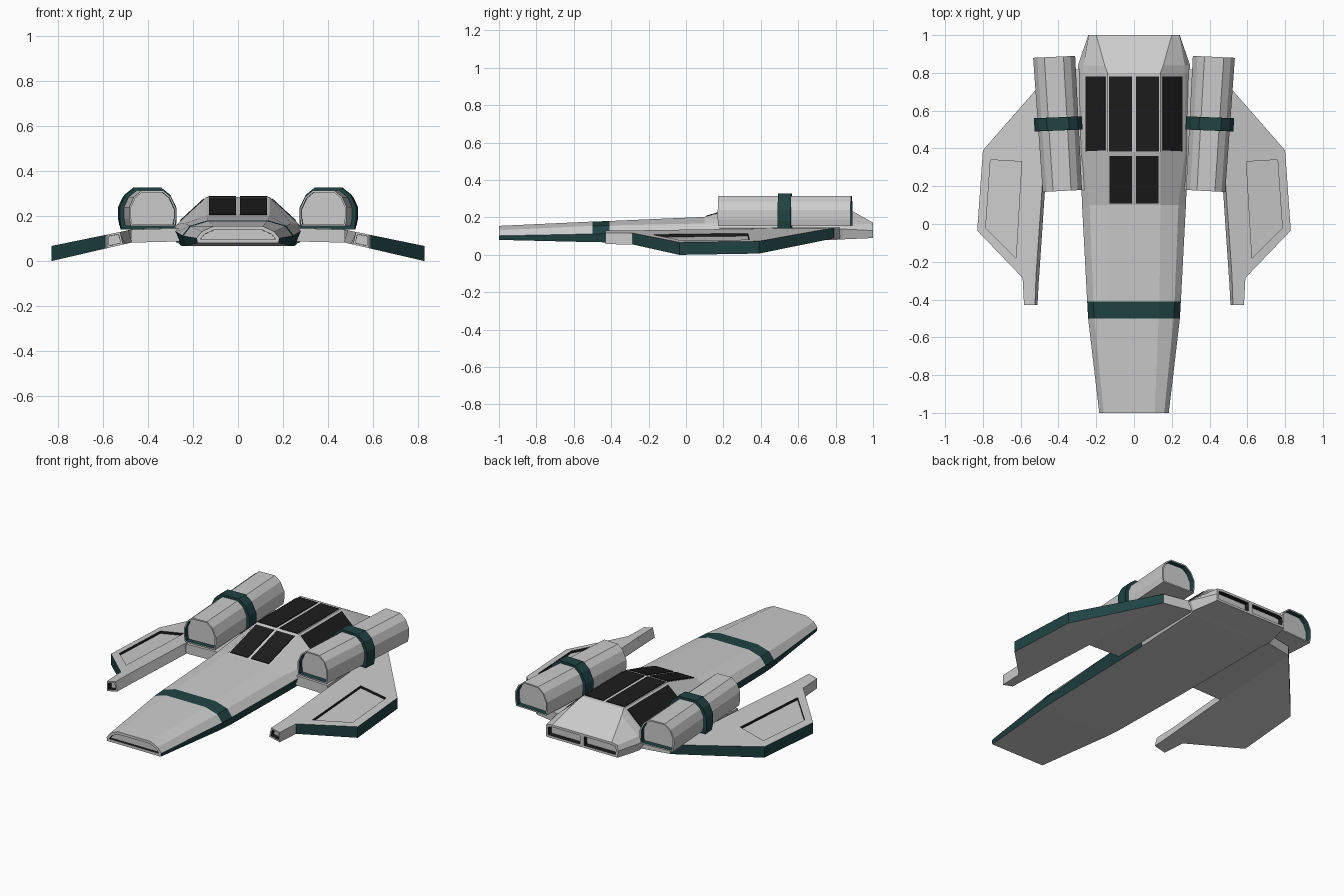
import bpy, bmesh

if "Cube" in bpy.data.objects:
    bpy.data.objects.remove(bpy.data.objects["Cube"])


def material(name, rgb):
    m = bpy.data.materials.new(name)
    m.diffuse_color = (*rgb, 1)
    m.use_nodes = True
    m.node_tree.nodes["Principled BSDF"].inputs["Base Color"].default_value = m.diffuse_color
    return m


MATS = [material("light grey hull", (0.6, 0.6, 0.6)),
        material("dark teal trim", (0.014, 0.055, 0.056)),
        material("black glass", (0.012, 0.012, 0.012))]
GREY, TEAL, BLACK = 0, 1, 2


def finish(bm, name, mirror=False):
    me = bpy.data.meshes.new(name)
    bm.to_mesh(me)
    bm.free()
    for m in MATS:
        me.materials.append(m)
    ob = bpy.data.objects.new(name, me)
    bpy.context.collection.objects.link(ob)
    if mirror:
        ob.modifiers.new("mirror", 'MIRROR').use_mirror_merge = False
    return ob


def fix_normals(bm):
    bmesh.ops.recalc_face_normals(bm, faces=bm.faces[:])
    bm.normal_update()


def recess(bm, faces, rim, depth, wall):
    """Sink the middle of each face, with coloured walls round it."""
    bmesh.ops.inset_individual(bm, faces=faces, thickness=rim, use_even_offset=True)
    bm.normal_update()
    ring = bmesh.ops.inset_individual(bm, faces=faces, thickness=0.0005, depth=-depth)
    for f in ring["faces"]:
        f.material_index = wall


def loft(bm, rings):
    """Skin closed rings of points; returns vertex rings and the side faces."""
    vr = [[bm.verts.new(p) for p in r] for r in rings]
    n = len(vr[0])
    sides = []
    for a, b in zip(vr, vr[1:]):
        sides.append([bm.faces.new((a[i], a[(i + 1) % n], b[(i + 1) % n], b[i])) for i in range(n)])
    return vr, sides


# Fuselage: y, lower edge, widest point, shoulder, roof edge
SECTIONS = [
    (-1.00, (.18, .08), (.184, .102), (.16, .132), (.11, .155)),
    (-0.50, (.235, .068), (.243, .112), (.21, .155), (.13, .178)),
    (-0.41, (.24, .067), (.248, .114), (.215, .157), (.135, .181)),
    (0.10, (.25, .067), (.275, .13), (.235, .168), (.14, .203)),
    (0.38, (.255, .07), (.285, .138), (.27, .165), (.14, .285)),
    (0.80, (.265, .08), (.297, .138), (.27, .165), (.14, .285)),
    (0.84, (.275, .083), (.297, .138), (.268, .166), (.155, .262)),
    (1.00, (.24, .09), (.242, .13), (.24, .165), (.2, .172)),
]
rings = []
for y, *half in SECTIONS:
    r = [(0, half[0][1])] + half + [(0, half[-1][1])]
    r += [(-x, z) for x, z in reversed(half)]
    rings.append([(x, y, z) for x, z in r])
bm = bmesh.new()
vr, sides = loft(bm, rings)
for k, row in enumerate(sides):
    for i, f in enumerate(row):
        lower_side = i in (1, 8) and k < 4
        nose_band = k == 1 and 1 <= i <= 8
        if lower_side or nose_band:
            f.material_index = TEAL
nose = bm.faces.new(vr[0])
end = vr[-1]
exhausts = [bm.faces.new(end[0:6]), bm.faces.new(end[5:] + end[:1])]
fix_normals(bm)
recess(bm, [nose], 0.016, 0.015, BLACK)
recess(bm, exhausts, 0.014, 0.03, BLACK)
finish(bm, "fuselage")


# Canopy windows: thin glass plates on the right half, mirrored
def window(name, corners):
    bm = bmesh.new()
    f = bm.faces.new([bm.verts.new(c) for c in corners])
    bm.normal_update()
    if f.normal.z < 0:
        f.normal_flip()
    n = f.normal.copy()
    top = bmesh.ops.extrude_face_region(bm, geom=[f])["geom"]
    bmesh.ops.translate(bm, vec=n * 0.004, verts=[v for v in top if isinstance(v, bmesh.types.BMVert)])
    fix_normals(bm)
    for f in bm.faces:
        f.material_index = BLACK
    finish(bm, name, True)


def screen_z(y):
    return .203 + (y - .10) / .28 * .082


def side_z(x):
    return .285 - (x - .14) / .13 * .12


window("windscreen", [(x, y, screen_z(y)) for x, y in ((.01, .11), (.13, .11), (.13, .36), (.01, .36))])
window("roof_window", [(x, y, .285) for x, y in ((.01, .385), (.132, .385), (.132, .78), (.01, .78))])
window("side_window", [(x, y, side_z(x)) for x, y in ((.15, .39), (.255, .385), (.255, .78), (.15, .78))])


# Wings: plan outlines between a drooping top and bottom surface
def wing_top(x):
    return .15 - .012 * x if x < .45 else .145 - (x - .45) * .205


def wing_bottom(x):
    return .088 if x < .45 else .088 - (x - .45) * .2316


def slab(name, top, bottom, teal=(), hole=None, recessed_edge=None):
    bm = bmesh.new()
    lower = [(x, y, wing_bottom(x)) for x, y in bottom]
    upper = [(x, y, wing_top(x)) for x, y in top]
    vr, sides = loft(bm, [lower, upper])
    for i in teal:
        sides[0][i].material_index = TEAL
    bm.faces.new(vr[0])
    if hole:
        # sunken panel in the upper surface
        rim = [(x, y, wing_top(x)) for x, y in hole]
        floor = [(x, y, wing_top(x) - .015) for x, y in hole]
        hr, walls = loft(bm, [rim, floor])
        for f in walls[0]:
            f.material_index = BLACK
        bm.faces.new(hr[1])
        edges = [bm.edges.get((r[i], r[i - 1])) for r in (vr[1], hr[0]) for i in range(len(r))]
        bmesh.ops.triangle_fill(bm, edges=edges, use_beauty=True, use_dissolve=False)
    else:
        bm.faces.new(vr[1])
    fix_normals(bm)
    if recessed_edge is not None:
        recess(bm, [sides[0][recessed_edge]], 0.009, 0.03, BLACK)
    finish(bm, name, True)


root = [(.24, .18), (.475, .18), (.45, .79), (.24, .83)]
slab("wing_root", root, root)
outer = [(.585, -.29), (.83, -.035), (.80, .39), (.45, .79)]
slab("outer_wing", [(.488, .17), (.52, -.29)] + outer, [(.472, .17), (.503, -.29)] + outer,
     teal=(2, 3, 4), hole=[(.625, -.18), (.785, -.02), (.76, .34), (.595, .33)])
slab("wing_gun", [(.524, -.43), (.582, -.43), (.59, -.28), (.519, -.28)],
     [(.511, -.43), (.582, -.43), (.59, -.28), (.503, -.28)], recessed_edge=0)

# Engine pods: one section swept backwards and slightly outwards
POD = [(-.098, .155), (.098, .155), (.105, .19), (.105, .24), (.085, .285),
       (.05, .314), (-.045, .314), (-.08, .285), (-.103, .235), (-.103, .19)]


def pod_ring(y, grow=1.0):
    t = (y - .17) / .72
    s = (1 + .07 * t) * grow
    # the ends are cut square to the splayed axis
    return [(.378 + .044 * t + x * s, y - .05 * x, .235 + (z - .235) * grow) for x, z in POD]


def pod(name, y0, y1, grow, mat, caps):
    bm = bmesh.new()
    vr, _ = loft(bm, [pod_ring(y0, grow), pod_ring(y1, grow)])
    ends = [bm.faces.new(r) for r in vr]
    for f in bm.faces:
        f.material_index = mat
    fix_normals(bm)
    if caps:
        recess(bm, ends, 0.008, 0.03, TEAL)
    finish(bm, name, True)


pod("engine_pod", .175, .885, 1.0, GREY, True)
pod("engine_band", .495, .565, 1.18, TEAL, False)
